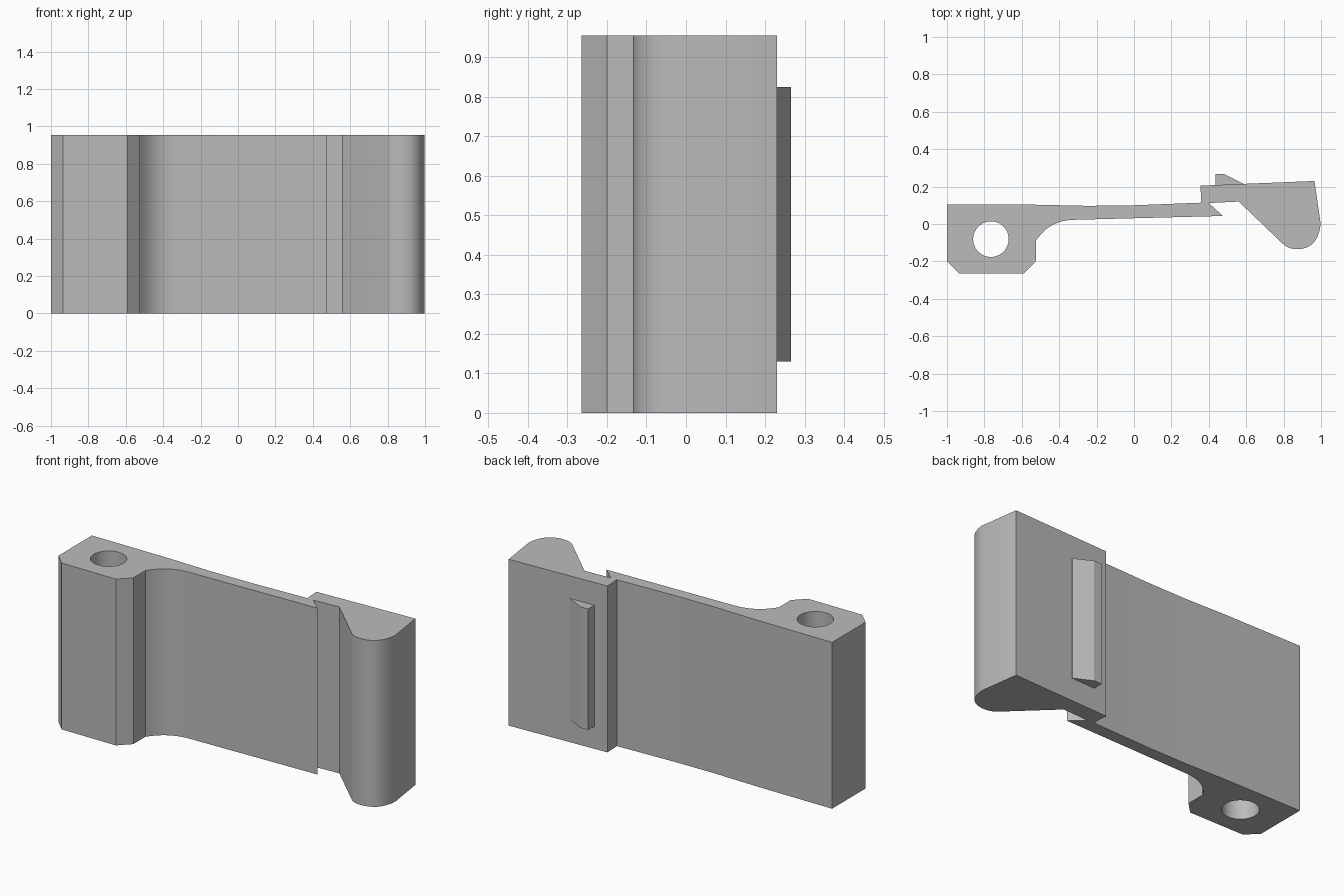
import bpy
import bmesh
import math

HEIGHT = 0.955

cube = bpy.data.objects.get("Cube")
if cube:
    bpy.data.objects.remove(cube, do_unlink=True)

grey = bpy.data.materials.new("plain_grey")
grey.use_nodes = True
colour = (0.5, 0.5, 0.5, 1)
grey.diffuse_color = colour
grey.node_tree.nodes["Principled BSDF"].inputs["Base Color"].default_value = colour


def prism(name, outline, z0, z1):
    """Extrude a counter-clockwise outline upwards from z0 to z1."""
    bm = bmesh.new()
    base = bm.faces.new([bm.verts.new((x, y, z0)) for x, y in outline])
    top = bmesh.ops.extrude_face_region(bm, geom=[base], use_keep_orig=True)
    verts = [g for g in top["geom"] if isinstance(g, bmesh.types.BMVert)]
    bmesh.ops.translate(bm, verts=verts, vec=(0, 0, z1 - z0))
    bmesh.ops.recalc_face_normals(bm, faces=bm.faces)
    mesh = bpy.data.meshes.new(name)
    bm.to_mesh(mesh)
    bm.free()
    mesh.materials.append(grey)
    obj = bpy.data.objects.new(name, mesh)
    bpy.context.collection.objects.link(obj)
    return obj


def bezier(a, b, c, d, steps):
    """Points on a cubic curve, both ends included."""
    pts = []
    for i in range(steps + 1):
        t = i / steps
        u = 1 - t
        pts.append(tuple(u**3 * p + 3 * u * u * t * q + 3 * u * t * t * r + t**3 * s
                         for p, q, r, s in zip(a, b, c, d)))
    return pts


# Clip body: chamfered pivot block, thin arm, hooked lip and rounded finger grip
block = [(-1, 0.103), (-1, -0.2), (-0.935, -0.265), (-0.59, -0.265), (-0.525, -0.2)]
fillet = bezier((-0.525, -0.09), (-0.48, -0.025), (-0.43, 0.012), (-0.34, 0.022), 10)
hook = [(0.475, 0.043), (0.4, 0.112), (0.56, 0.12)]
grip = bezier((0.8, -0.11), (0.83, -0.137), (0.87, -0.137), (0.9, -0.132), 6)
grip += bezier((0.9, -0.132), (0.965, -0.12), (0.99, -0.07), (0.998, 0), 8)[1:]
back = [(0.965, 0.23), (0.355, 0.205), (0.36, 0.114), (0, 0.1), (-0.25, 0.097), (-0.525, 0.103)]
body = prism("clip_body", block + fillet + hook + grip + back, 0, HEIGHT)

# Round pin hole through the pivot block
hole = [(-0.765 + 0.095 * math.cos(math.tau * i / 48),
         -0.081 + 0.095 * math.sin(math.tau * i / 48)) for i in range(48)]
cutter = prism("pin_hole_cutter", hole, -0.1, HEIGHT + 0.1)
cutter.hide_render = True
cut = body.modifiers.new("pin_hole", "BOOLEAN")
cut.operation = "DIFFERENCE"
cut.solver = "EXACT"
cut.object = cutter
bpy.context.view_layer.objects.active = body
bpy.ops.object.select_all(action="DESELECT")
body.select_set(True)
bpy.ops.object.modifier_apply(modifier=cut.name)
bpy.data.objects.remove(cutter, do_unlink=True)
bpy.ops.object.shade_smooth_by_angle(angle=math.radians(25))

# Wedge-shaped latch ridge on the back
prism("latch_ridge", [(0.435, 0.2), (0.585, 0.205), (0.585, 0.216), (0.485, 0.266), (0.435, 0.266)],
      0.13, 0.825)
